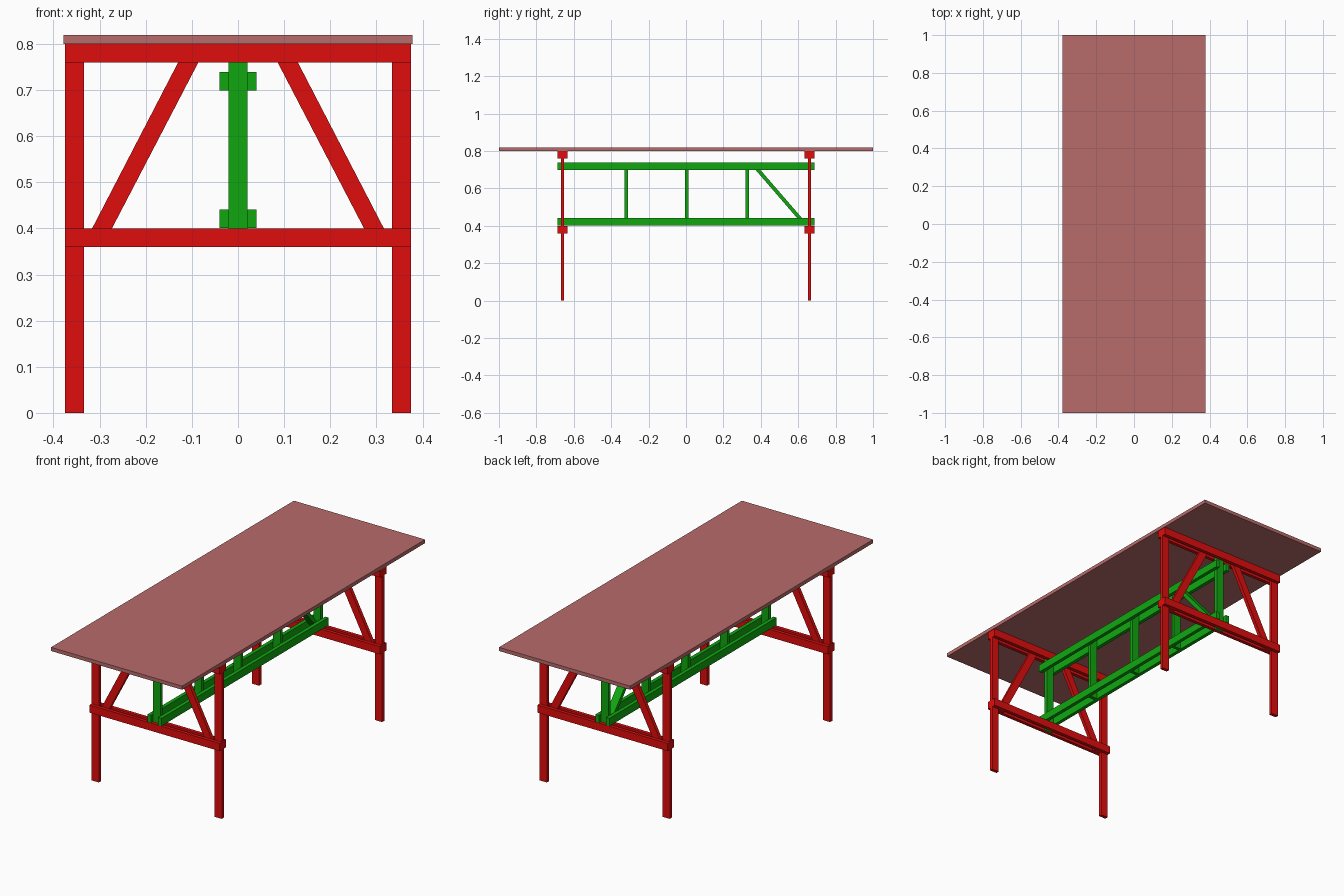
import bpy, bmesh

if "Cube" in bpy.data.objects:
    bpy.data.objects.remove(bpy.data.objects["Cube"])


def material(name, color):
    m = bpy.data.materials.new(name)
    m.diffuse_color = (*color, 1)
    m.use_nodes = True
    m.node_tree.nodes["Principled BSDF"].inputs["Base Color"].default_value = m.diffuse_color
    return m


RED = material("red_paint", (0.74, 0.004, 0.004))
GREEN = material("green_paint", (0.005, 0.39, 0.005))
TOP = material("dusty_rose", (0.48, 0.145, 0.145))


def prism(name, corners, offset, mat):
    """Extrude a planar outline by an offset vector."""
    bm = bmesh.new()
    face = bm.faces.new([bm.verts.new(c) for c in corners])
    ext = bmesh.ops.extrude_face_region(bm, geom=[face])
    verts = [v for v in ext["geom"] if isinstance(v, bmesh.types.BMVert)]
    bmesh.ops.translate(bm, verts=verts, vec=offset)
    bmesh.ops.recalc_face_normals(bm, faces=bm.faces)
    mesh = bpy.data.meshes.new(name)
    bm.to_mesh(mesh)
    bm.free()
    mesh.materials.append(mat)
    obj = bpy.data.objects.new(name, mesh)
    bpy.context.collection.objects.link(obj)
    return obj


def box(name, x, y, z, mat):
    corners = [(x[0], y[0], z[0]), (x[1], y[0], z[0]),
               (x[1], y[1], z[0]), (x[0], y[1], z[0])]
    return prism(name, corners, (0, 0, z[1] - z[0]), mat)


T = 0.018            # board thickness
FRAME_Y = 0.66       # centre plane of each end frame
GAP = 0.021          # half width of the slot between the stretcher rails

# Table top
box("table_top", (-0.378, 0.378), (-1, 1), (0.80, 0.819), TOP)

# End frames: legs and braces sandwiched between paired rails
for end, yc in (("front", -FRAME_Y), ("back", FRAME_Y)):
    y0, y1 = yc - T / 2, yc + T / 2
    for side, s in (("left", -1), ("right", 1)):
        box(f"{end}_{side}_leg", sorted((s * 0.334, s * 0.375)), (y0, y1), (0, 0.80), RED)
        outline = [(0.294, 0.36), (0.337, 0.36), (0.109, 0.80), (0.065, 0.80)]
        prism(f"{end}_{side}_brace", [(s * x, y0, z) for x, z in outline], (0, T, 0), RED)
    for level, z in (("lower", 0.36), ("upper", 0.76)):
        for face, ya in (("a", y0 - T), ("b", y1)):
            box(f"{end}_{level}_rail_{face}", (-0.375, 0.375), (ya, ya + T), (z, z + 0.04), RED)
    # Stretcher end post slotted into the frame rails
    box(f"{end}_stretcher_post", (-GAP, GAP), (y0, y1), (0.36, 0.80), GREEN)

# Stretcher: paired long rails
for level, z in (("lower", 0.401), ("upper", 0.699)):
    for side, x in (("left", (-0.040, -GAP)), ("right", (GAP, 0.040))):
        box(f"stretcher_{level}_{side}_rail", x, (-0.688, 0.688), (z, z + 0.04), GREEN)

# Stretcher intermediate posts
for i, yc in enumerate((-0.32, 0.004, 0.328)):
    box(f"stretcher_middle_post_{i + 1}", (-GAP, GAP), (yc - T / 2, yc + T / 2), (0.401, 0.739), GREEN)

# Single diagonal brace in the back bay
diagonal = [(0.337, 0.739), (0.363, 0.739), (0.655, 0.401), (0.629, 0.401)]
prism("stretcher_diagonal_brace", [(-GAP, y, z) for y, z in diagonal], (2 * GAP, 0, 0), GREEN)
